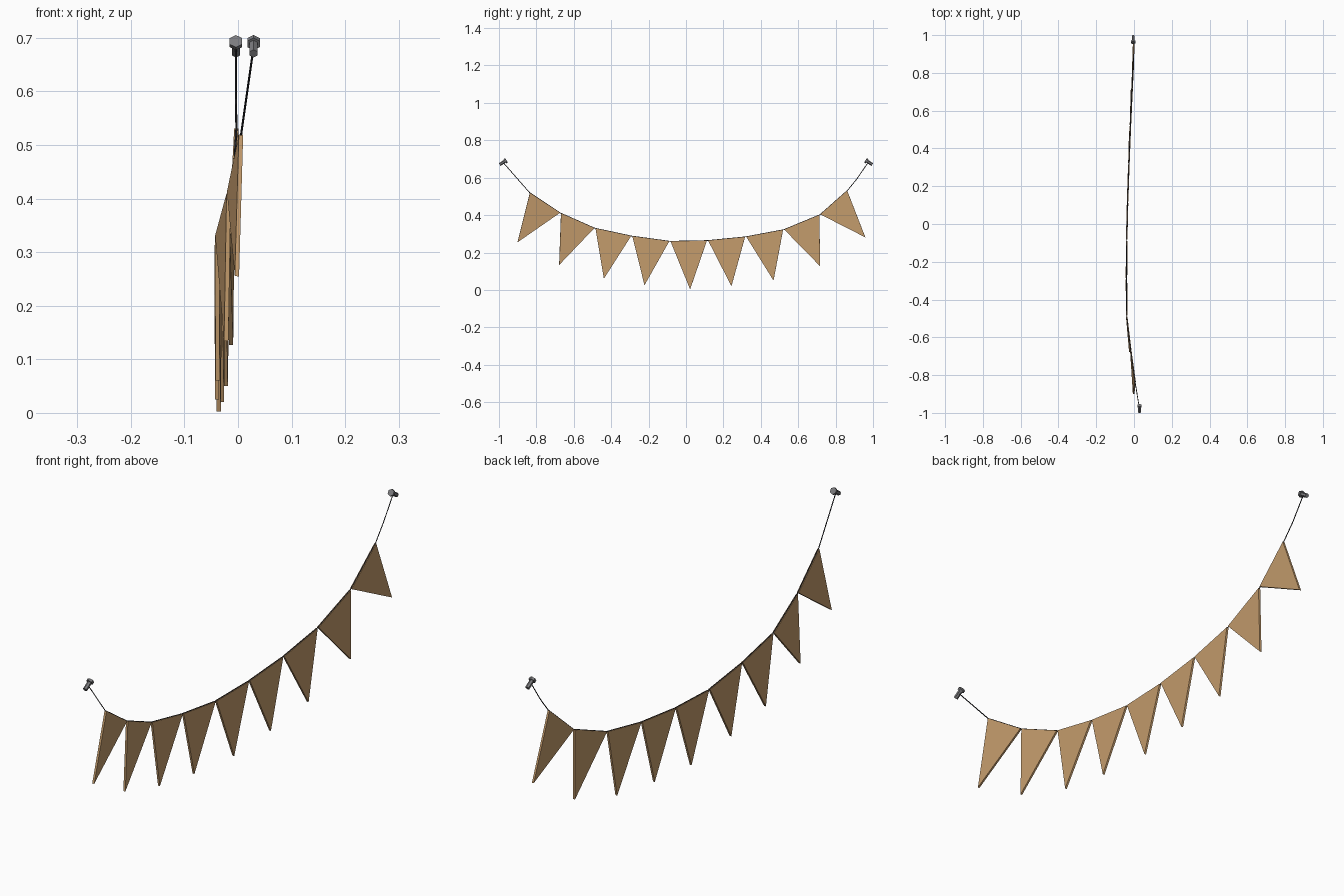
import bpy, bmesh, math
from mathutils import Vector, Matrix

if "Cube" in bpy.data.objects:
    bpy.data.objects.remove(bpy.data.objects["Cube"])

def material(name, col):
    m = bpy.data.materials.new(name)
    m.diffuse_color = (*col, 1)
    m.use_nodes = True
    m.node_tree.nodes["Principled BSDF"].inputs["Base Color"].default_value = m.diffuse_color
    return m

def add_object(name, bm, mat=None):
    bmesh.ops.recalc_face_normals(bm, faces=bm.faces)
    me = bpy.data.meshes.new(name)
    bm.to_mesh(me)
    bm.free()
    ob = bpy.data.objects.new(name, me)
    bpy.context.collection.objects.link(ob)
    if mat:
        me.materials.append(mat)
    return ob

paper = material("kraft_paper", (0.55, 0.33, 0.15))
cord = material("dark_cord", (0.02, 0.02, 0.025))
steel = material("steel", (0.2, 0.2, 0.21))

# points where the flags meet the cord, and the flag tips
knots = [Vector(p) for p in (
    (0.006, -0.837, 0.521), (-0.017, -0.671, 0.411), (-0.039, -0.487, 0.330),
    (-0.040, -0.290, 0.288), (-0.039, -0.086, 0.260), (-0.034, 0.115, 0.264),
    (-0.027, 0.319, 0.284), (-0.019, 0.522, 0.322), (-0.010, 0.716, 0.402),
    (-0.003, 0.864, 0.533))]
tips = [Vector(p) for p in (
    (-0.002, -0.901, 0.255), (-0.022, -0.678, 0.134), (-0.038, -0.439, 0.060),
    (-0.039, -0.222, 0.025), (-0.036, 0.022, 0.003), (-0.030, 0.243, 0.020),
    (-0.023, 0.468, 0.050), (-0.013, 0.717, 0.127), (-0.002, 0.959, 0.281))]

# triangular flags, thin slabs centred on the cord
THICK = 0.008
for i, tip in enumerate(tips):
    a, b = knots[i].lerp(knots[i + 1], 0.015), knots[i].lerp(knots[i + 1], 0.985)
    n = (b - a).cross(tip - a).normalized() * THICK / 2
    bm = bmesh.new()
    f = bm.faces.new([bm.verts.new(p - n) for p in (a, b, tip)])
    ext = bmesh.ops.extrude_face_region(bm, geom=[f])
    bmesh.ops.translate(bm, vec=2 * n,
                        verts=[v for v in ext["geom"] if isinstance(v, bmesh.types.BMVert)])
    add_object(f"flag_{i + 1}", bm, paper)

# cord from nail to nail
path = [Vector((0.029, -0.978, 0.682))] + knots + [
    Vector((-0.004, 0.914, 0.594)), Vector((-0.004, 0.974, 0.682))]
cu = bpy.data.curves.new("cord", "CURVE")
cu.dimensions = "3D"
cu.bevel_depth = 0.002
cu.bevel_resolution = 0
cu.use_fill_caps = True
sp = cu.splines.new("POLY")
sp.points.add(len(path) - 1)
for p, co in zip(sp.points, path):
    p.co = (*co, 1)
cu.materials.append(cord)
bpy.context.collection.objects.link(bpy.data.objects.new("cord", cu))

# hexagonal nails, driven outward and slightly down
def nail(name, x, side):
    head = Vector((x, side * 0.964, 0.691))
    axis = Vector((0, side * 0.84, -0.54))
    rot = axis.to_track_quat("Z", "Y").to_matrix().to_4x4()
    bm = bmesh.new()
    for r, length, start in ((0.0135, 0.010, -0.005), (0.0085, 0.034, 0.004)):
        bmesh.ops.create_cone(
            bm, cap_ends=True, segments=6, radius1=r, radius2=r, depth=length,
            matrix=Matrix.Translation(head) @ rot
            @ Matrix.Translation((0, 0, start + length / 2)))
    add_object(name, bm, steel)

nail("nail_left", 0.029, -1)
nail("nail_right", -0.004, 1)
